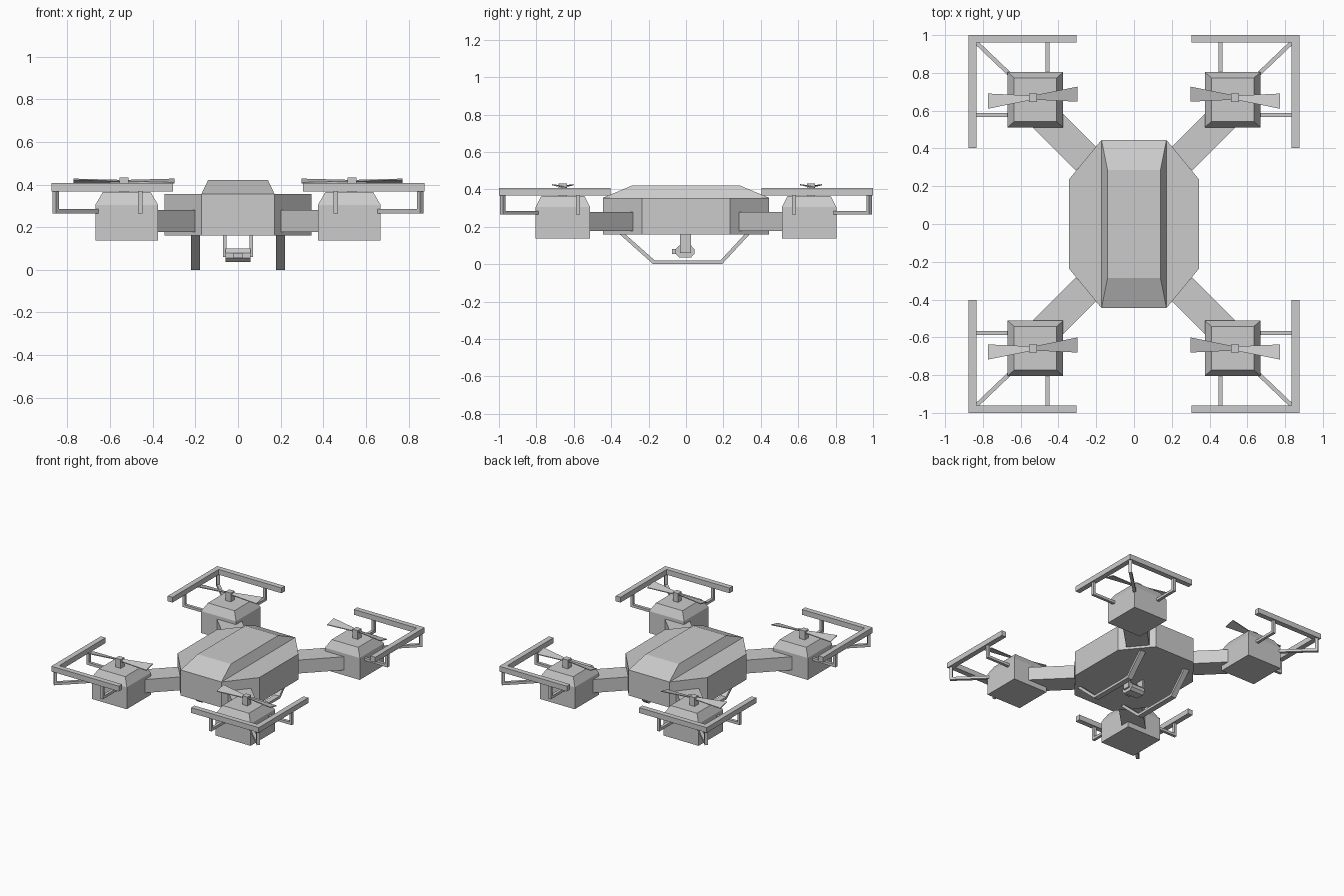
import bpy, bmesh, math
from mathutils import Vector, Matrix

cube = bpy.data.objects.get("Cube")
if cube:
    bpy.data.objects.remove(cube, do_unlink=True)

grey = bpy.data.materials.new("plain_grey")
grey.use_nodes = True
grey.diffuse_color = (0.6, 0.6, 0.6, 1)
grey.node_tree.nodes["Principled BSDF"].inputs["Base Color"].default_value = (0.6, 0.6, 0.6, 1)


def loft(name, rings, matrix=None):
    """Skin matching rings of points and cap both ends."""
    bm = bmesh.new()
    loops = [[bm.verts.new(p) for p in ring] for ring in rings]
    n = len(loops[0])
    for a, b in zip(loops, loops[1:]):
        for i in range(n):
            j = (i + 1) % n
            bm.faces.new((a[i], a[j], b[j], b[i]))
    bm.faces.new(loops[0])
    bm.faces.new(loops[-1])
    if matrix:
        bm.transform(matrix)
    bmesh.ops.recalc_face_normals(bm, faces=bm.faces)
    mesh = bpy.data.meshes.new(name)
    bm.to_mesh(mesh)
    bm.free()
    mesh.materials.append(grey)
    obj = bpy.data.objects.new(name, mesh)
    bpy.context.collection.objects.link(obj)
    return obj


def prism(name, pts, axis, lo, hi, matrix=None):
    """Extrude a flat outline along x, y or z."""
    def ring(t):
        return [Vector(p[:axis] + (t,) + p[axis:]) for p in pts]
    return loft(name, [ring(lo), ring(hi)], matrix)


def rect(x0, x1, y0, y1):
    return [(x0, y0), (x1, y0), (x1, y1), (x0, y1)]


def rect_ring(hx, hy, z, cx=0, cy=0):
    return [(x, y, z) for x, y in rect(cx - hx, cx + hx, cy - hy, cy + hy)]


# Body: eight-sided hull with a tapered lid
quarter = [(0.345, 0.235), (0.172, 0.445)]
hull = quarter + [(-x, y) for x, y in reversed(quarter)]
hull += [(-x, -y) for x, y in hull]
prism("body_hull", hull, 2, 0.16, 0.355)
loft("body_lid", [rect_ring(0.172, 0.445, 0.35), rect_ring(0.172, 0.445, 0.355),
                  rect_ring(0.14, 0.285, 0.422)])

# Landing skids
skid = [(-0.36, 0.165), (-0.175, 0), (0.192, 0), (0.345, 0.165),
        (0.318, 0.165), (0.184, 0.02), (-0.167, 0.02), (-0.33, 0.165)]
for side, sx in (("left", 1), ("right", -1)):
    prism(f"{side}_skid", skid, 0, sx * 0.2 - 0.021, sx * 0.2 + 0.021)
    # Camera hanger
    prism(f"{side}_camera_hanger", rect(-0.032, 0.026, 0.06, 0.165), 0,
          sx * 0.054, sx * 0.071)

# Camera
camera = [(-0.055, 0.055), (-0.035, 0.036), (0.027, 0.036), (0.045, 0.055),
          (0.045, 0.08), (0.027, 0.1), (-0.035, 0.1), (-0.055, 0.08)]
prism("camera_body", camera, 0, -0.058, 0.058)
prism("camera_lens", rect(-0.022, 0.022, 0.055, 0.08), 1, -0.075, -0.05)

# L-shaped strut outline: reach along the ground plane, then up
def strut(name, start, end):
    d = Vector(end) - Vector(start)
    r = d.length
    outline = [(0, 0.265), (r + 0.01, 0.265), (r + 0.01, 0.37),
               (r - 0.01, 0.37), (r - 0.01, 0.285), (0, 0.285)]
    turn = Matrix.Rotation(math.atan2(d.y, d.x), 4, "Z")
    prism(name, outline, 1, -0.011, 0.011,
          Matrix.Translation((start[0], start[1], 0)) @ turn)


# Rotor units at the four corners
for end, sy in (("front", -1), ("rear", 1)):
    for side, sx in (("left", 1), ("right", -1)):
        tag = f"{end}_{side}"
        mirror = Matrix.Diagonal((sx, sy, 1, 1))

        # Arm
        along, across = Vector((1, 1)).normalized(), Vector((1, -1)).normalized()
        corners = [along * a + across * b
                   for a, b in rect(0.418, 0.8, -0.147, 0.018)]
        prism(f"{tag}_arm", [tuple(c) for c in corners], 2, 0.178, 0.28, mirror)

        # Motor housing
        loft(f"{tag}_motor", [rect_ring(0.147, 0.146, z, 0.522, 0.658) for z in (0.138, 0.305)]
             + [rect_ring(0.112, 0.115, 0.365, 0.522, 0.658)], mirror)

        # Corner guard and its three struts
        guard = [(0.305, 1), (0.875, 1), (0.875, 0.403), (0.835, 0.403),
                 (0.835, 0.96), (0.305, 0.96)]
        prism(f"{tag}_guard", guard, 2, 0.367, 0.407, mirror)
        ends = (((0.458, 0.78), (0.458, 0.98)), ((0.65, 0.577), (0.855, 0.577)),
                ((0.64, 0.775), (0.855, 0.98)))
        for label, (a, b) in zip(("end", "side", "corner"), ends):
            strut(f"{tag}_{label}_strut", (sx * a[0], sy * a[1]), (sx * b[0], sy * b[1]))

        # Propeller hub and two pitched blades
        px, py = sx * 0.535, sy * 0.664 + 0.005
        loft(f"{tag}_hub", [rect_ring(0.022, 0.022, z, px, py) for z in (0.36, 0.432)])
        for label, d in (("outer", 1), ("inner", -1)):
            rings = []
            for reach, half, pitch in ((0.01, 0.012, 0.003), (0.237, 0.04, 0.009)):
                mid = py - d * reach * 0.078
                x = px + sx * d * reach
                rings.append([(x, mid + e * half, 0.416 - d * e * pitch + t)
                              for e, t in ((-1, -0.003), (1, -0.003), (1, 0.003), (-1, 0.003))])
            loft(f"{tag}_{label}_blade", rings)
